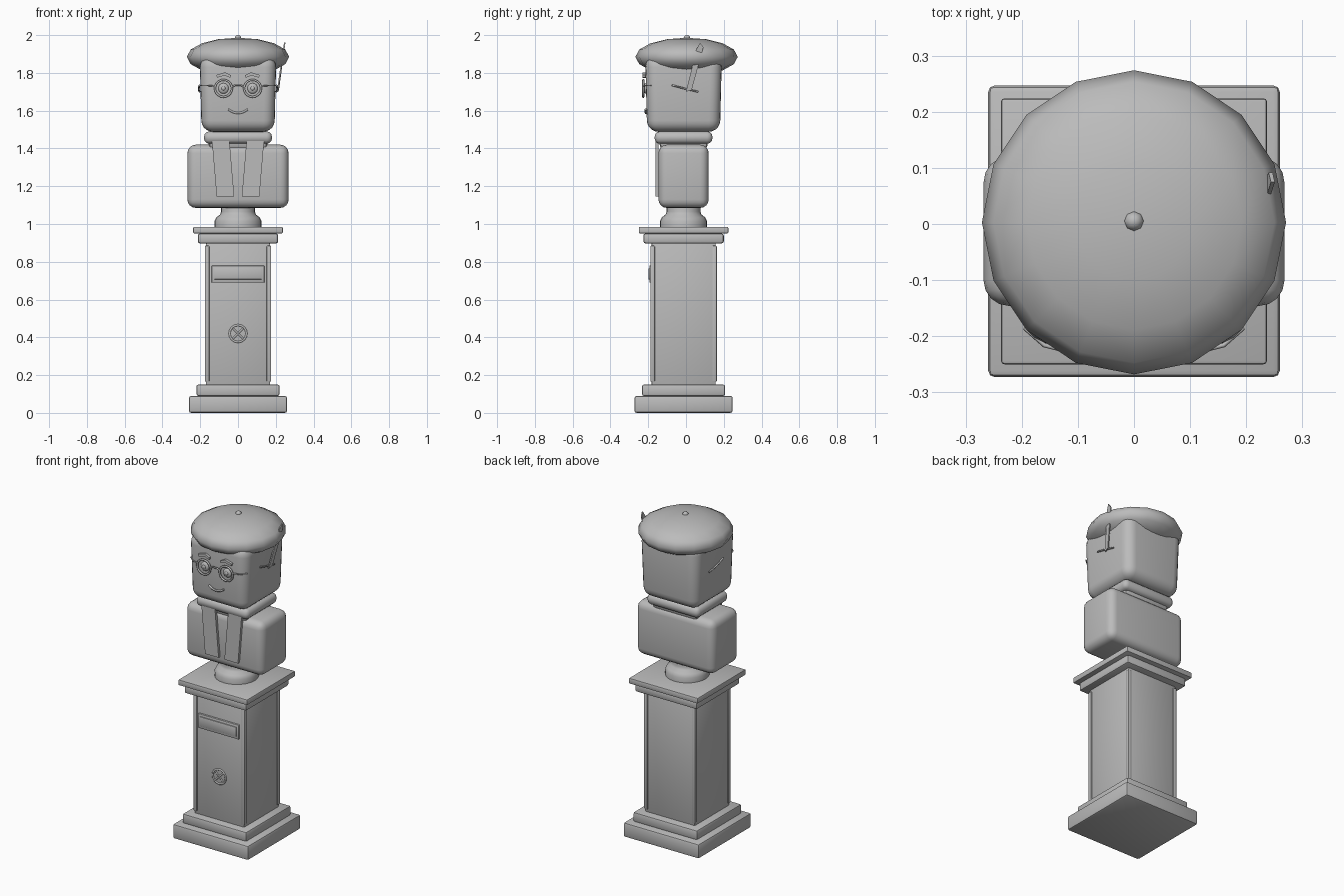
import bpy, bmesh, math
from mathutils import Vector

if "Cube" in bpy.data.objects:
    bpy.data.objects.remove(bpy.data.objects["Cube"])

CY = -0.013  # shared depth centre of the stacked parts

stone = bpy.data.materials.new("stone_grey")
stone.diffuse_color = (0.5, 0.5, 0.5, 1)
stone.use_nodes = True
stone.node_tree.nodes["Principled BSDF"].inputs["Base Color"].default_value = stone.diffuse_color


def finish(name, bm, smooth=True, angle=35):
    bmesh.ops.recalc_face_normals(bm, faces=bm.faces)
    me = bpy.data.meshes.new(name)
    bm.to_mesh(me)
    bm.free()
    ob = bpy.data.objects.new(name, me)
    bpy.context.collection.objects.link(ob)
    me.materials.append(stone)
    if smooth:
        bpy.ops.object.select_all(action='DESELECT')
        ob.select_set(True)
        bpy.context.view_layer.objects.active = ob
        bpy.ops.object.shade_smooth_by_angle(angle=math.radians(angle))
    return ob


def box(name, x, y, z, bevel=0.0, segs=2, taper=1.0):
    """Box from (min, max) ranges, with rounded edges; taper scales its bottom."""
    bm = bmesh.new()
    bmesh.ops.create_cube(bm, size=1)
    for v in bm.verts:
        k = taper if v.co.z < 0 else 1
        v.co = Vector(((x[0] + x[1]) / 2 + v.co.x * (x[1] - x[0]) * k,
                       (y[0] + y[1]) / 2 + v.co.y * (y[1] - y[0]) * k,
                       (z[0] + z[1]) / 2 + v.co.z * (z[1] - z[0])))
    if bevel:
        bmesh.ops.bevel(bm, geom=bm.edges[:], offset=bevel, segments=segs,
                        profile=0.5, affect='EDGES', clamp_overlap=True)
    return finish(name, bm)


def slab(name, half, z, bevel=0.008):
    return box(name, (-half, half), (CY - half, CY + half), z, bevel)


def plate(name, outline, y0, y1):
    """Extrude an (x, z) outline from y0 to y1."""
    bm = bmesh.new()
    face = bm.faces.new([bm.verts.new((x, y0, z)) for x, z in outline])
    new = bmesh.ops.extrude_face_region(bm, geom=[face])["geom"]
    for v in new:
        if isinstance(v, bmesh.types.BMVert):
            v.co.y = y1
    return finish(name, bm)


def rod(name, pts, r, cyclic=False):
    """Round wire along a few points."""
    cu = bpy.data.curves.new(name, 'CURVE')
    cu.dimensions = '3D'
    cu.bevel_depth = r
    cu.bevel_resolution = 1
    cu.use_fill_caps = True
    sp = cu.splines.new('POLY')
    sp.points.add(len(pts) - 1)
    for p, co in zip(sp.points, pts):
        p.co = (*co, 1)
    sp.use_cyclic_u = cyclic
    ob = bpy.data.objects.new(name, cu)
    bpy.context.collection.objects.link(ob)
    cu.materials.append(stone)
    return ob


def ball(name, loc, scale, u, v):
    bm = bmesh.new()
    bmesh.ops.create_uvsphere(bm, u_segments=u, v_segments=v, radius=1)
    for p in bm.verts:
        p.co = Vector([p.co[i] * scale[i] + loc[i] for i in range(3)])
    return finish(name, bm, angle=60)


def circle(cx, cz, r, y, n):
    return [(cx + r * math.cos(2 * math.pi * i / n), y,
             cz + r * math.sin(2 * math.pi * i / n)) for i in range(n)]


# Pedestal
slab("plinth", 0.26, (0.0, 0.09), 0.012)
slab("plinth_step", 0.22, (0.09, 0.15), 0.01)
slab("shaft", 0.17, (0.14, 0.90), 0.006)
slab("lower_cornice", 0.213, (0.897, 0.95), 0.012)
slab("upper_cornice", 0.237, (0.95, 0.985), 0.006)
for sx in (-1, 1):
    for sy in (-1, 1):
        x, y = sx * 0.164, CY + sy * 0.164
        box("corner_strip", (x - 0.012, x + 0.012), (y - 0.012, y + 0.012),
            (0.165, 0.885), 0.005)

# Letter slot and round emblem on the shaft
front = CY - 0.17
box("slot_frame", (-0.14, 0.14), (front - 0.011, front + 0.01), (0.69, 0.78), 0.004)
box("slot_flap", (-0.125, 0.125), (front - 0.016, front), (0.707, 0.765), 0.003)
rod("emblem_ring", circle(0, 0.42, 0.045, front, 16), 0.006, True)
for a in (45, 135):
    c, s = 0.045 * math.cos(math.radians(a)), 0.045 * math.sin(math.radians(a))
    rod("emblem_spoke", [(-c, front, 0.42 - s), (c, front, 0.42 + s)], 0.005)

# Turned neck between pedestal and torso
profile = [(0, 0.98), (0.125, 0.98), (0.125, 1.015), (0.115, 1.035),
           (0.095, 1.05), (0.09, 1.065), (0.09, 1.10), (0, 1.10)]
bm = bmesh.new()
verts = [bm.verts.new((r, CY, z)) for r, z in profile]
edges = [bm.edges.new(p) for p in zip(verts, verts[1:])]
bmesh.ops.spin(bm, geom=verts + edges, cent=(0, CY, 0), axis=(0, 0, 1),
               angle=2 * math.pi, steps=24)
bmesh.ops.remove_doubles(bm, verts=bm.verts, dist=0.0005)
finish("bust_foot", bm)

# Torso, lapels and collar
box("torso", (-0.268, 0.268), (-0.146, 0.12), (1.085, 1.42), 0.045, 4)
for s in (-1, 1):
    plate("lapel", [(s * 0.045, 1.44), (s * 0.138, 1.44),
                    (s * 0.113, 1.145), (s * 0.02, 1.145)], -0.162, -0.145)
box("collar", (-0.18, 0.18), (-0.166, 0.14), (1.425, 1.49), 0.028, 3)
box("collar_lining", (-0.155, 0.155), (-0.14, 0.115), (1.40, 1.50), 0.02)

# Head
box("head", (-0.203, 0.203), (-0.216, 0.19), (1.488, 1.89), 0.06, 5, 0.95)

# Face and glasses
FY = -0.226
for s in (-1, 1):
    rod("lens_rim", circle(s * 0.077, 1.718, 0.045, FY, 20), 0.006, True)
    ball("eye", (s * 0.077, -0.213, 1.718), (0.028, 0.012, 0.028), 14, 8)
    ball("pupil", (s * 0.077, -0.223, 1.718), (0.011, 0.006, 0.011), 10, 6)
    plate("eyebrow", [(s * 0.038, 1.788), (s * 0.068, 1.803), (s * 0.115, 1.789),
                      (s * 0.111, 1.775), (s * 0.07, 1.786), (s * 0.04, 1.774)],
          -0.229, -0.205)
    rod("hinge", [(s * 0.12, FY, 1.73), (s * 0.16, -0.216, 1.733),
                  (s * 0.195, -0.185, 1.733)], 0.004)
    rod("temple_arm", [(s * 0.204, -0.075, 1.735), (s * 0.208, 0.0, 1.715),
                       (s * 0.204, 0.065, 1.70)], 0.005)
rod("glasses_bridge", [(-0.034, FY, 1.724), (-0.015, FY, 1.735),
                       (0.015, FY, 1.735), (0.034, FY, 1.724)], 0.005)
rod("smile", [(0.052 * t, -0.213, 1.587 + 0.02 * t * t)
              for t in (-1, -0.6, -0.2, 0.2, 0.6, 1)], 0.006)

# Beret with its stalk
ball("beret", (0, 0.003, 1.885), (0.271, 0.271, 0.101), 16, 8)
ball("beret_stalk", (0, 0.005, 1.982), (0.018, 0.018, 0.018), 8, 6)

# Flat feather tucked through the beret on one side
bm = bmesh.new()
ring = [(0.205, 0.0, 1.70), (0.21, 0.03, 1.71), (0.24, 0.092, 1.935),
        (0.244, 0.075, 1.96), (0.238, 0.055, 1.925)]
face = bm.faces.new([bm.verts.new(p) for p in ring])
for g in bmesh.ops.extrude_face_region(bm, geom=[face])["geom"]:
    if isinstance(g, bmesh.types.BMVert):
        g.co.x += 0.007
finish("feather", bm)
